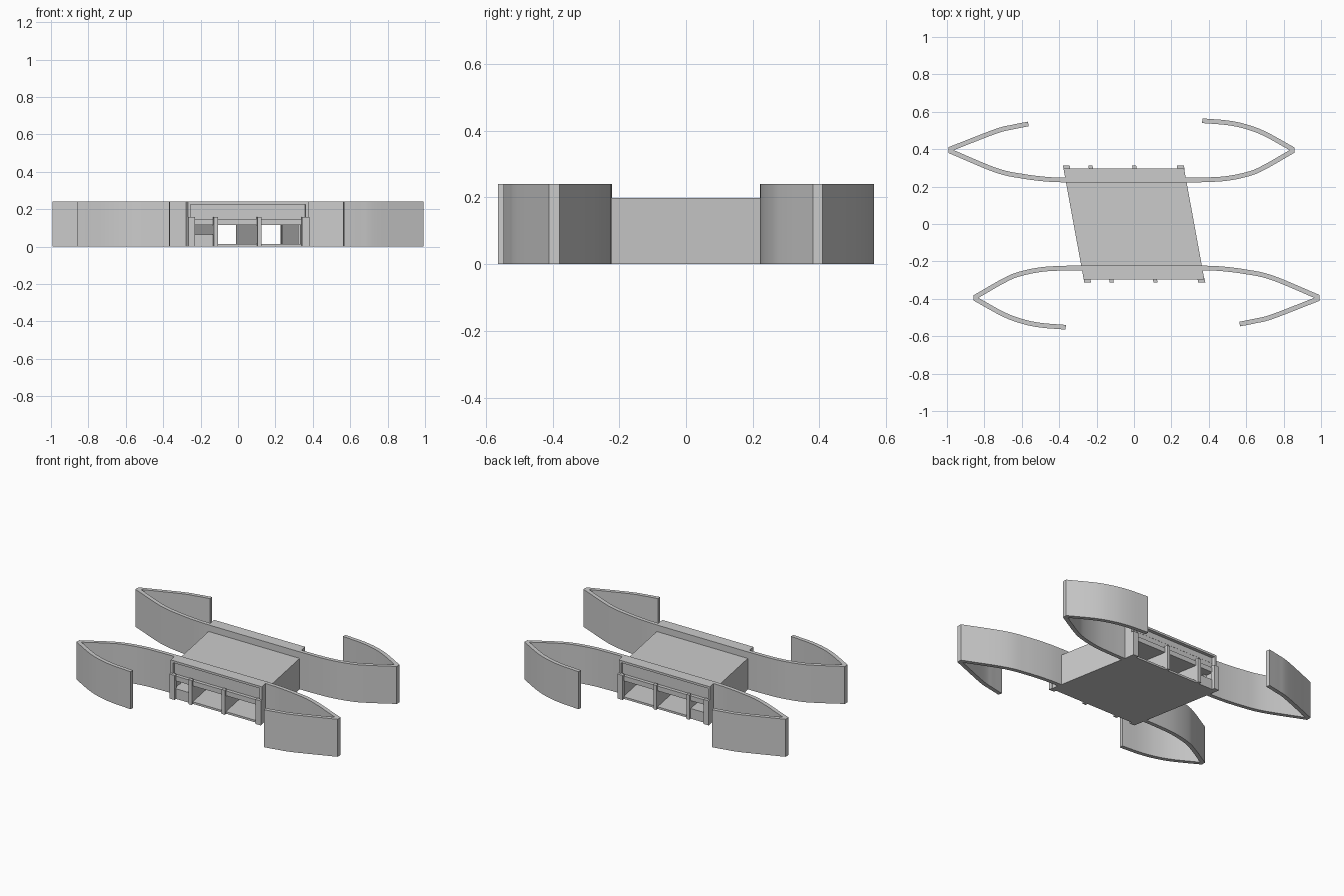
import bpy, bmesh, math
from mathutils import Vector

if "Cube" in bpy.data.objects:
    bpy.data.objects.remove(bpy.data.objects["Cube"])

SKEW = -0.183   # sideways shift of the crossing per unit of y


def make_object(name, verts, faces):
    me = bpy.data.meshes.new(name)
    me.from_pydata(verts, [], faces)
    bm = bmesh.new()
    bm.from_mesh(me)
    bmesh.ops.recalc_face_normals(bm, faces=bm.faces)
    bm.to_mesh(me)
    bm.free()
    ob = bpy.data.objects.new(name, me)
    bpy.context.collection.objects.link(ob)
    return ob


def block(name, x0, x1, y0, y1, z0, z1):
    """Box sheared in plan; x values are given at y = 0."""
    v = [(x + SKEW * y, y, z) for z in (z0, z1)
         for x, y in ((x0, y0), (x1, y0), (x1, y1), (x0, y1))]
    f = [(0, 1, 2, 3), (4, 5, 6, 7)] + [(i, (i + 1) % 4, (i + 1) % 4 + 4, i + 4) for i in range(4)]
    return make_object(name, v, f)


def spline(pts, n=6):
    p = [Vector(q) for q in pts]
    p = [2 * p[0] - p[1]] + p + [2 * p[-1] - p[-2]]
    out = []
    for i in range(1, len(p) - 2):
        a, b, c, d = p[i - 1:i + 3]
        for k in range(n):
            t = k / n
            out.append(0.5 * (2 * b + (c - a) * t + (2 * a - 5 * b + 4 * c - d) * t ** 2
                              + (3 * b - a - 3 * c + d) * t ** 3))
    return out + [p[-2]]


def wall(name, inner, outer, half=0.0125, height=0.24):
    """Curved retaining wall: two smooth runs meeting at a tight tip."""
    path = spline(inner) + spline(outer)
    left, right = [], []
    for i, p in enumerate(path):
        d1 = (p - path[max(i - 1, 0)])
        d2 = (path[min(i + 1, len(path) - 1)] - p)
        d1, d2 = (d1 if i else d2).normalized(), (d2 if i < len(path) - 1 else d1).normalized()
        t = (d1 + d2).normalized()
        nrm = Vector((-t.y, t.x)) * half / max(t.dot(d1), 0.6)
        left.append(p + nrm)
        right.append(p - nrm)
    n = len(path)
    v = [(q.x, q.y, z) for z in (0, height) for side in (left, right) for q in side]
    f = [(0, n, 3 * n, 2 * n), (n - 1, 2 * n - 1, 4 * n - 1, 3 * n - 1)]
    for i in range(n - 1):
        j = i + 1
        f += [(i, j, n + j, n + i), (2 * n + i, 2 * n + j, 3 * n + j, 3 * n + i),
              (i, j, 2 * n + j, 2 * n + i), (n + i, n + j, 3 * n + j, 3 * n + i)]
    ob = make_object(name, v, f)
    bpy.context.view_layer.objects.active = ob
    ob.select_set(True)
    bpy.ops.object.shade_smooth_by_angle(angle=math.radians(30))
    ob.select_set(False)
    return ob


# Curved wing walls, repeated by a half turn
long_in = [(-0.32, 0.235), (-0.45, 0.238), (-0.60, 0.256), (-0.74, 0.288), (-0.98, 0.388)]
long_out = [(-0.98, 0.402), (-0.74, 0.495), (-0.65, 0.518), (-0.565, 0.535)]
short_in = [(0.25, 0.235), (0.37, 0.236), (0.50, 0.244), (0.62, 0.270), (0.70, 0.305), (0.845, 0.388)]
short_out = [(0.845, 0.402), (0.70, 0.482), (0.60, 0.52), (0.50, 0.541), (0.365, 0.552)]
for side, s in (("back", 1), ("front", -1)):
    for kind, a, b in (("long", long_in, long_out), ("short", short_in, short_out)):
        wall(f"{side}_{kind}_wing_wall", [(s * x, s * y) for x, y in a], [(s * x, s * y) for x, y in b])

# Crossing deck, base slab and passage walls
L, R, E = -0.323, 0.322, 0.297
block("deck", L, R, -0.275, 0.275, 0.115, 0.198)
block("base_slab", L, R, -E, E, 0, 0.013)
for i, (a, b) in enumerate(((L, -0.295), (-0.187, -0.167), (0.048, 0.068), (0.290, R))):
    block(f"passage_wall_{i}", a, b, -E, E, 0.013, 0.125)
block("raised_footway", -0.295, -0.187, -E, E, 0.013, 0.065)

# Portals on both ends
for side, s in (("front", -1), ("back", 1)):
    def part(name, x0, x1, ya, yb, z0, z1):
        y = sorted((s * ya, s * yb))
        return block(f"{side}_{name}", x0, x1, y[0], y[1], z0, z1)
    part("parapet_panel", L, R, 0.222, 0.276, 0.19, 0.24)
    part("parapet_cap", L, R, 0.276, E, 0.226, 0.24)
    part("lintel", L, R, 0.275, E, 0.115, 0.146)
    part("frame_left", L, L + 0.015, 0.276, E, 0.146, 0.226)
    part("frame_right", R - 0.015, R, 0.276, E, 0.146, 0.226)
    for i, (a, b) in enumerate(((L, -0.287), (-0.187, -0.165), (0.047, 0.069), (0.286, R + 0.002))):
        part(f"post_{i}", a, b, 0.29, 0.314, 0, 0.157)
